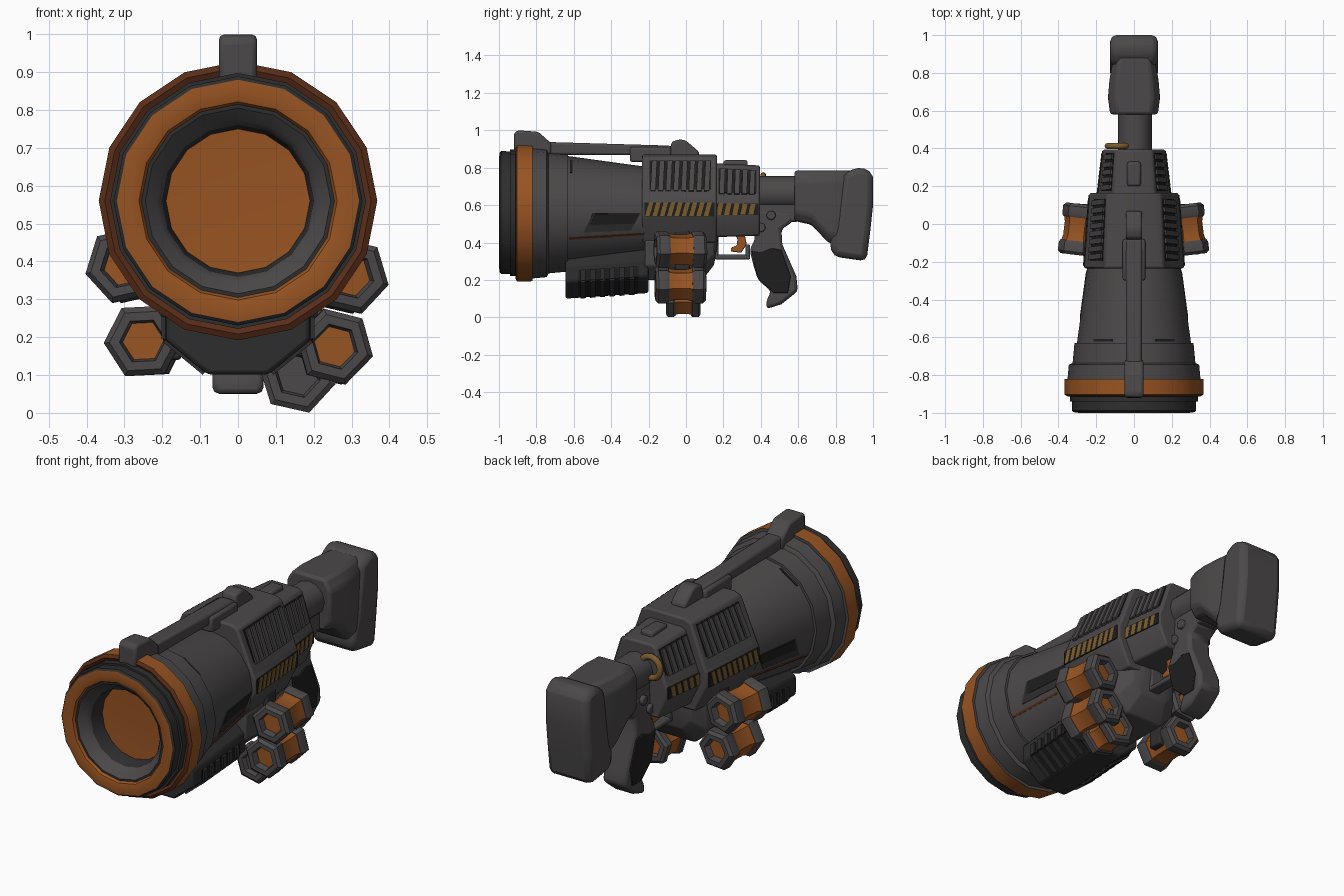
import bpy, bmesh, math
from mathutils import Vector, Matrix

cube = bpy.data.objects.get("Cube")
if cube:
    bpy.data.objects.remove(cube, do_unlink=True)


def material(name, *rgb):
    m = bpy.data.materials.new(name)
    m.use_nodes = True
    m.diffuse_color = (*rgb, 1)
    m.node_tree.nodes["Principled BSDF"].inputs["Base Color"].default_value = (*rgb, 1)
    return m


GREY = material("gunmetal grey", .07, .065, .065)
CHAR = material("charcoal", .028, .027, .027)
DARK = material("near black", .013, .013, .013)
ORANGE = material("burnt orange", .31, .088, .016)
GOLD = material("dull gold", .2, .11, .028)
BROWN = material("rust brown", .1, .026, .009)
AXIS = .56


def finish(name, bm, mats, bevel=0):
    bmesh.ops.remove_doubles(bm, verts=bm.verts, dist=1e-5)
    bmesh.ops.recalc_face_normals(bm, faces=bm.faces)
    me = bpy.data.meshes.new(name)
    bm.to_mesh(me)
    bm.free()
    for m in mats:
        me.materials.append(m)
    ob = bpy.data.objects.new(name, me)
    bpy.context.collection.objects.link(ob)
    if bevel:
        mod = ob.modifiers.new("soft edges", 'BEVEL')
        mod.width, mod.segments, mod.limit_method = bevel, 2, 'ANGLE'
        mod.angle_limit = math.radians(25)
    bpy.ops.object.select_all(action='DESELECT')
    ob.select_set(True)
    bpy.context.view_layer.objects.active = ob
    bpy.ops.object.shade_smooth_by_angle(angle=math.radians(32))
    return ob


def loft(name, rings, mat, bevel=0):
    """Skin between rings of points, capped at both ends."""
    bm = bmesh.new()
    vs = [[bm.verts.new(p) for p in r] for r in rings]
    n = len(vs[0])
    for a, b in zip(vs, vs[1:]):
        for i in range(n):
            bm.faces.new((a[i], a[(i + 1) % n], b[(i + 1) % n], b[i]))
    bm.faces.new(vs[0])
    bm.faces.new(vs[-1])
    return finish(name, bm, [mat], bevel)


def prism(name, outline, w, mat, bevel=.012, x=0):
    return loft(name, [[(x + s * w, y, z) for y, z in outline] for s in (-1, 1)], mat, bevel)


def box(name, y0, y1, z0, z1, w, mat=GREY, bevel=.012):
    return prism(name, [(y0, z0), (y1, z0), (y1, z1), (y0, z1)], w, mat, bevel)


def lathe(name, parts, sides, phase=0, place=Matrix()):
    """Turn material-tagged (y, radius) profiles about the y axis."""
    bm = bmesh.new()
    mats = []
    last = None
    for mat, pts in parts:
        if mat not in mats:
            mats.append(mat)
        for p in pts:
            if last:
                rings = [[bm.verts.new((r * math.cos(t), y, r * math.sin(t)))
                          for t in (phase + math.tau * k / sides for k in range(sides))]
                         for y, r in (last, p)]
                for k in range(sides):
                    j = (k + 1) % sides
                    f = bm.faces.new((rings[0][k], rings[0][j], rings[1][j], rings[1][k]))
                    f.material_index = mats.index(mat)
            last = p
    bmesh.ops.remove_doubles(bm, verts=bm.verts, dist=1e-5)
    bmesh.ops.dissolve_degenerate(bm, edges=bm.edges, dist=1e-5)
    bm.transform(place)
    return finish(name, bm, mats)


def plates(name, corners, cells, mat, thick=.004):
    """Thin plates on both mirrored sides; cells are (u0, u1, v0, v1, skew) on a quad."""
    a, b, c, d = (Vector(p) for p in corners)
    n = (b - a).cross(d - a).normalized()
    mid = (a + b + c + d) / 4
    if n.dot(Vector((mid.x, 0, mid.z - AXIS))) < 0:
        n = -n
    for s, side in ((1, "left"), (-1, "right")):
        bm = bmesh.new()
        for u0, u1, v0, v1, k in cells:
            uv = [(u0 + k, v0), (u1 + k, v0), (u1, v1), (u0, v1)]
            flat = [a.lerp(b, u).lerp(d.lerp(c, u), v) for u, v in uv]
            lo, hi = ([bm.verts.new(((p + n * h).x * s, (p + n * h).y, (p + n * h).z))
                       for p in flat] for h in (-.008, thick))
            bm.faces.new(lo)
            bm.faces.new(hi)
            for i in range(4):
                j = (i + 1) % 4
                bm.faces.new((lo[i], lo[j], hi[j], hi[i]))
        finish(f"{side}_{name}", bm, [mat])


def row(n, u0, u1, v0, v1, fill, skew=0):
    step = (u1 - u0) / n
    return [(u0 + i * step, u0 + (i + fill) * step, v0, v1, skew) for i in range(n)]


# Barrel with flared muzzle and orange bands
lathe("barrel", [
    (ORANGE, [(-.84, 0), (-.85, .19)]),
    (CHAR, [(-.93, .2)]),
    (GREY, [(-.95, .215), (-.98, .245)]),
    (CHAR, [(-.98, .255)]),
    (ORANGE, [(-.993, .262), (-1, .29), (-.996, .32)]),
    (CHAR, [(-.988, .329), (-.94, .327), (-.94, .338), (-.905, .338)]),
    (BROWN, [(-.912, .352), (-.903, .368)]),
    (ORANGE, [(-.82, .367)]),
    (GREY, [(-.82, .352), (-.745, .345), (-.735, .325), (-.63, .315), (-.63, .302),
            (-.2, .243), (-.2, 0)])], 16, 0, Matrix.Translation((0, 0, AXIS)))


def facet(k):
    """Quad of the k-th flat side of the tapered barrel."""
    t = [k * math.tau / 16, (k + 1) * math.tau / 16]
    return [(r * math.cos(q), y, AXIS + r * math.sin(q))
            for y, r, q in ((-.63, .302, t[0]), (-.2, .243, t[0]), (-.2, .243, t[1]), (-.63, .302, t[1]))]


plates("barrel_slot", facet(-1), [(.31, .9, .04, .98, -.12)], CHAR, .003)
plates("barrel_slot_hole", facet(-1), [(.33, .88, .4, .95, -.06)], DARK, .005)
plates("barrel_seam", facet(-2), [(.01, .95, .7, .8, 0)], BROWN, .005)
plates("barrel_vent", facet(2), [(.02, .05, 0, 1, 0)], DARK, .003)

# Receiver in two stepped sections
HALF = [(.12, .87), (.16, .855), (.25, .64), (.265, .615), (.265, .54), (.19, .4)]


def section(y, sx, sz):
    return [(x * sx, y, .58 + (z - .58) * sz) for x, z in HALF]


def whole(half):
    return half + [(-x, y, z) for x, y, z in reversed(half)]


for name, front, rear, slats, stripes in (
        ("receiver", section(-.235, 1, 1), section(.165, .89, 1), 8, 9),
        ("rear_receiver", section(.15, .73, .84), section(.395, .62, .8), 5, 5)):
    loft(name, [whole(front), whole(rear)], GREY, .01)
    slope, wall = ([front[i], rear[i], rear[i + 1], front[i + 1]] for i in (1, 3))
    plates(name + "_vent", slope, [(.1, .92, .08, .8, 0)], DARK, .003)
    plates(name + "_slats", slope, row(slats, .11, .93, .1, .84, .68, .02), GREY, .012)
    plates(name + "_hazard_base", wall, [(.03, .97, .0, 1, 0)], DARK, .004)
    plates(name + "_hazard_stripes", wall, row(stripes, .04, .92, .02, .98, .62, .05), GOLD, .006)
box("rear_sight", .2, .33, .78, .84, .036)

# Lower body between the cartridges
LOW = [(.75, 1), (1, .8), (1, .3), (.6, 0)]
loft("lower_body", [whole([(w * a, y, z + (.46 - z) * b) for a, b in LOW])
                    for y, w, z in ((-.22, .2, .2), (.08, .18, .19), (.15, .13, .28), (.17, .08, .4))],
     GREY, .012)

# Ribbed hand guard under the barrel
GUARD = [(.13, .34), (.19, .28), (.19, .19), (.08, .1)]
g0, g1 = ([(x, y, z + dz) for x, z in GUARD] for y, dz in ((-.645, 0), (-.2, .03)))
loft("hand_guard", [whole(g0), whole(g1)], CHAR, .012)
for i, label in ((1, "side"), (2, "bottom")):
    quad = [g0[i], g1[i], g1[i + 1], g0[i + 1]]
    low, high = (.35, 1) if i == 1 else (0, .95)
    plates(f"hand_guard_{label}_grooves", quad, [(.16, .88, low, high, 0)], DARK, .003)
    plates(f"hand_guard_{label}_ribs", quad, row(6, .18, .88, low, high, .55), CHAR, .012)

# Carry rail and front sight on top
prism("front_sight", [(-.92, .87), (-.92, .985), (-.9, 1), (-.79, .992), (-.72, .93), (-.72, .87)],
      .05, GREY, .022)
prism("top_rail", [(-.76, .87), (-.76, .938), (-.08, .918), (-.08, .865)], .042, GREY)
box("rail_mount", -.3, -.08, .83, .91, .06)
prism("rear_lug", [(-.1, .85), (-.075, .94), (-.03, .952), (0, .945), (.07, .885), (.07, .85)], .042, GREY)


# Hexagonal cartridges carried on the sides
def cartridge(name, x, z, tilt, phase, hole=ORANGE, size=1, y=-.03):
    cap = [(.1, .055), (.135, .062), (.135, .088), (.12, .104), (.075, .104), (.062, .096)]
    lathe(name, [(hole, [(-.1, 0), (-.1, .055)]),
                 (GREY, [(-a, r) for a, r in cap[1:]]),
                 (ORANGE, [(-.062, .092), (-.035, .085), (.035, .085), (.062, .092)]),
                 (GREY, cap[::-1]),
                 (ORANGE, [(.1, 0)])], 6, phase,
          Matrix.Translation((x, y, z)) @ Matrix.Rotation(tilt, 4, 'Z') @ Matrix.Scale(size, 4, (0, 1, 0)))


cartridge("left_upper_cartridge", .283, .362, .12, -.23)
cartridge("left_lower_cartridge", .25, .175, .05, -.25)
cartridge("right_upper_cartridge", -.288, .39, -.12, .22)
cartridge("right_lower_cartridge", -.245, .19, -.05, .05)
cartridge("bottom_cartridge", .157, .1, 0, -.22, GREY, .68, -.015)
for s, side in ((1, "left"), (-1, "right")):
    prism(f"{side}_cartridge_bracket", [(-.06, .14), (.02, .14), (.02, .48), (-.06, .48)],
          .03, CHAR, .008, s * .18)

# Trigger and guard
box("trigger_guard_base", .15, .34, .31, .335, .032, GREY, .008)
for label, y, top in (("front", .15, .47), ("rear", .318, .39)):
    box(f"trigger_guard_{label}", y, y + .025, .31, top, .032, GREY, .008)
prism("trigger", [(.25, .46), (.31, .46), (.325, .39), (.295, .345), (.24, .352), (.24, .372),
                  (.272, .385), (.275, .42)], .018, ORANGE, .005)

# Pistol grip with dark side panel and pins
prism("grip", [(.34, .58), (.58, .56), (.57, .51), (.51, .47), (.515, .39), (.59, .22), (.598, .14),
               (.51, .07), (.43, .045), (.43, .09), (.455, .14), (.385, .2), (.36, .28), (.34, .36),
               (.37, .42)], .068, GREY, .018)
prism("grip_panel", [(.35, .355), (.4, .345), (.46, .37), (.51, .36), (.56, .22), (.545, .13),
                     (.47, .13), (.385, .205), (.365, .28)], .073, DARK, .004)
for i, (y, z) in enumerate(((.4, .48), (.455, .545))):
    prism(f"grip_pin_{i + 1}", [(y + .026 * math.cos(k * math.tau / 8), z + .026 * math.sin(k * math.tau / 8))
                                for k in range(8)], .085, GREY, .006)

# Stock tube, sling ring and shoulder stock
lathe("stock_tube", [(GREY, [(.36, 0), (.36, .09), (.62, .09), (.62, 0)])], 12, 0,
      Matrix.Translation((.004, 0, .665)))
box("tube_support", .38, .6, .51, .66, .065)
bpy.ops.mesh.primitive_torus_add(major_segments=20, minor_segments=8, major_radius=.055, minor_radius=.016,
                                 location=(-.085, .413, .705), rotation=(math.pi / 2, 0, 0))
ring = bpy.context.object
ring.name = "sling_ring"
ring.data.materials.append(GOLD)
bpy.ops.object.shade_smooth()
loft("stock_body", [whole([(w * .72, y, .785), (w, y, .73), (w, y, z + .05), (w * .72, y, z)])
                    for y, w, z in ((.58, .126, .515), (.67, .138, .495), (.76, .13, .4), (.89, .108, .36))],
     GREY, .014)
prism("shoulder_pad", [(.84, .765), (.92, .805), (.985, .785), (1, .75), (1, .6), (.985, .46), (.965, .3),
                       (.79, .325), (.765, .39), (.8, .5)], .126, GREY, .032)
